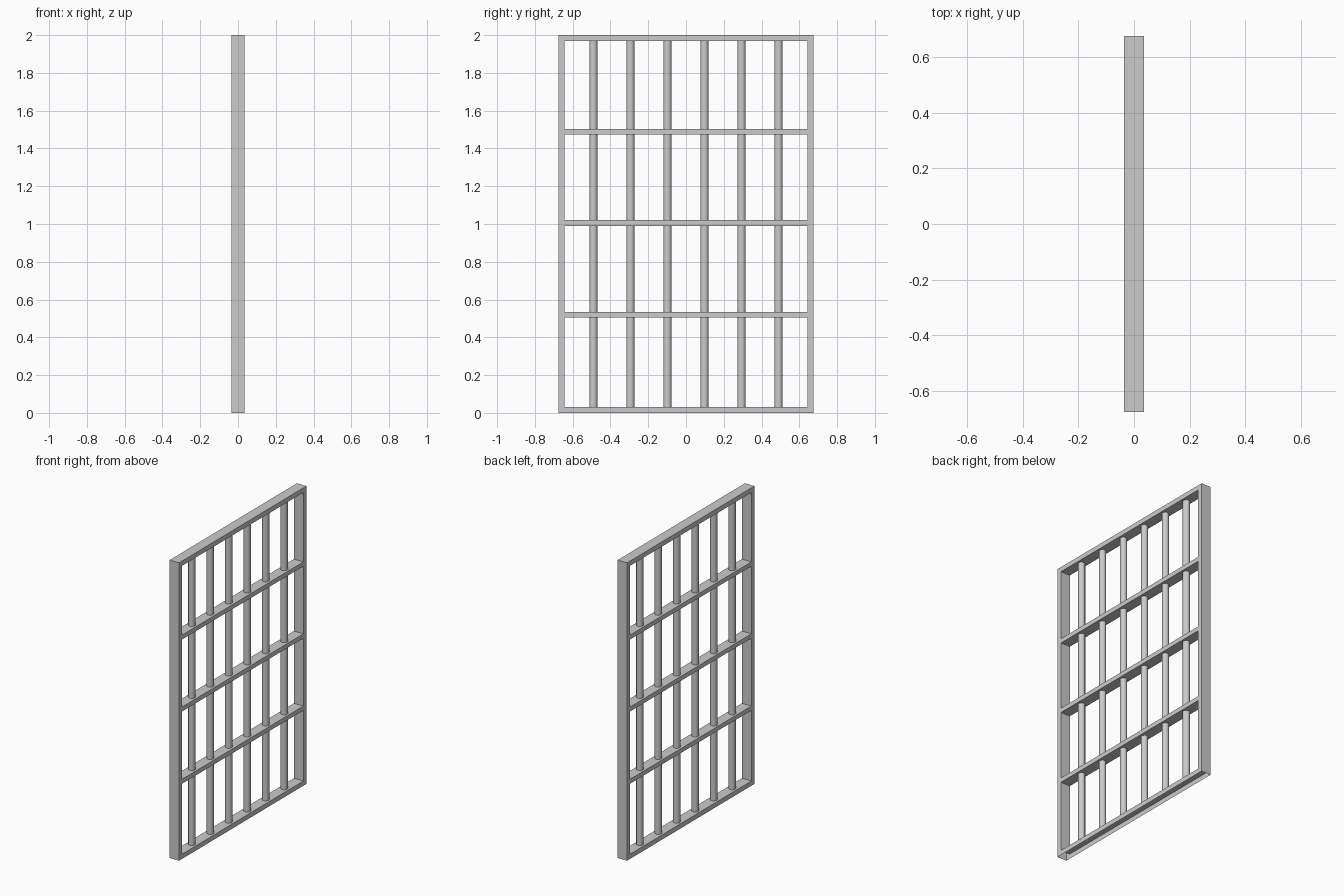
import bpy, bmesh
from math import radians

cube = bpy.data.objects.get("Cube")
if cube:
    bpy.data.objects.remove(cube, do_unlink=True)

DEPTH, HALF_W, HEIGHT, T = 0.035, 0.675, 2.0, 0.032

metal = bpy.data.materials.new("grey metal")
metal.use_nodes = True
grey = (0.6, 0.6, 0.6, 1)
metal.diffuse_color = grey
metal.node_tree.nodes["Principled BSDF"].inputs["Base Color"].default_value = grey


def add_object(name, bm):
    bmesh.ops.recalc_face_normals(bm, faces=bm.faces)
    mesh = bpy.data.meshes.new(name)
    bm.to_mesh(mesh)
    bm.free()
    mesh.materials.append(metal)
    obj = bpy.data.objects.new(name, mesh)
    bpy.context.collection.objects.link(obj)
    return obj


# Outer frame: hollow rectangular ring, open on its underside
bm = bmesh.new()


def ring(x, inset):
    w = HALF_W - inset
    return [bm.verts.new((x, y, z)) for y, z in
            ((-w, inset), (w, inset), (w, HEIGHT - inset), (-w, HEIGHT - inset))]


outer = [ring(x, 0) for x in (-DEPTH, DEPTH)]
inner = [ring(x, T) for x in (-DEPTH, DEPTH)]
underside = None
for i in range(4):
    j = (i + 1) % 4
    for o, n in zip(outer, inner):
        bm.faces.new((o[i], o[j], n[j], n[i]))
    bm.faces.new((inner[0][i], inner[0][j], inner[1][j], inner[1][i]))
    face = bm.faces.new((outer[0][i], outer[0][j], outer[1][j], outer[1][i]))
    if i == 0:
        underside = face
bmesh.ops.recalc_face_normals(bm, faces=bm.faces)
bmesh.ops.delete(bm, geom=[underside], context="FACES_ONLY")
add_object("outer_frame", bm)

# Cross rails
for name, z in (("lower", 0.52), ("middle", 1.005), ("upper", 1.488)):
    bm = bmesh.new()
    bmesh.ops.create_cube(bm, size=1)
    bmesh.ops.scale(bm, vec=(2 * DEPTH, 2 * (HALF_W - T), 0.03), verts=bm.verts)
    bmesh.ops.translate(bm, vec=(0, 0, z), verts=bm.verts)
    add_object(name + "_rail", bm)

# Round vertical bars
for i in range(6):
    bm = bmesh.new()
    bmesh.ops.create_cone(bm, cap_ends=True, segments=12, radius1=0.022,
                          radius2=0.022, depth=HEIGHT - 2 * T)
    bmesh.ops.translate(bm, vec=(0, (i - 2.5) * 0.196, HEIGHT / 2), verts=bm.verts)
    bar = add_object(f"bar_{i + 1}", bm)
    bpy.ops.object.select_all(action="DESELECT")
    bar.select_set(True)
    bpy.context.view_layer.objects.active = bar
    bpy.ops.object.shade_smooth_by_angle(angle=radians(40))
